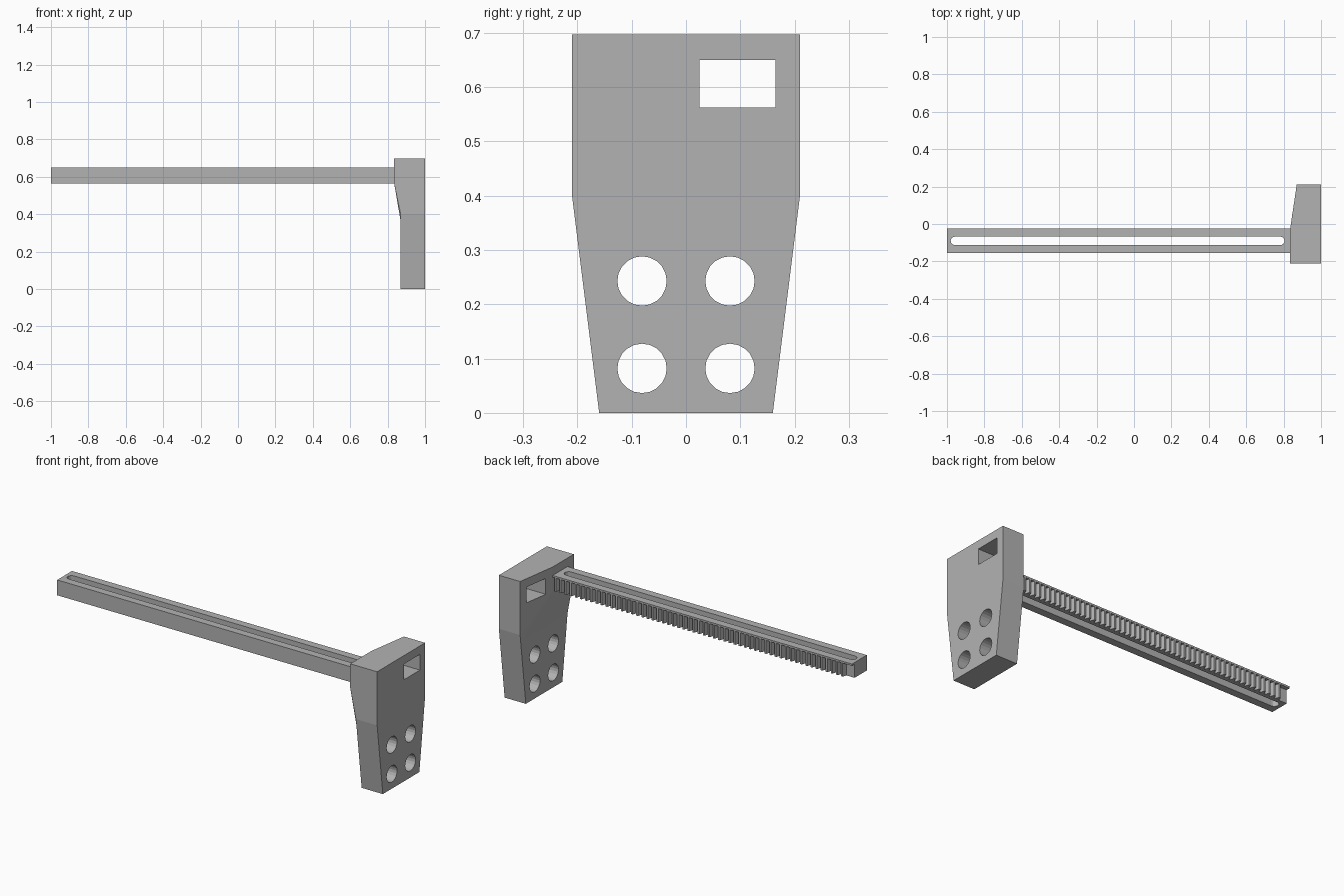
import bpy, bmesh, math
from mathutils import Vector

cube = bpy.data.objects.get("Cube")
if cube:
    bpy.data.objects.remove(cube, do_unlink=True)

grey = bpy.data.materials.new("plain_grey")
grey.use_nodes = True
grey.diffuse_color = (0.45, 0.45, 0.45, 1)
grey.node_tree.nodes["Principled BSDF"].inputs["Base Color"].default_value = grey.diffuse_color


def finish(name, bm):
    bmesh.ops.recalc_face_normals(bm, faces=bm.faces)
    mesh = bpy.data.meshes.new(name)
    bm.to_mesh(mesh)
    bm.free()
    mesh.materials.append(grey)
    obj = bpy.data.objects.new(name, mesh)
    bpy.context.collection.objects.link(obj)
    return obj


def add_prism(bm, outline, axis, lo, hi):
    """Extrude a 2D outline along x or z."""
    def place(p, h):
        return (h, p[0], p[1]) if axis == "x" else (p[0], p[1], h)
    face = bm.faces.new([bm.verts.new(place(p, lo)) for p in outline])
    new = bmesh.ops.extrude_face_region(bm, geom=[face])["geom"]
    verts = [v for v in new if isinstance(v, bmesh.types.BMVert)]
    shift = Vector(place((0, 0), hi - lo))
    bmesh.ops.translate(bm, verts=verts, vec=shift)


def prism(name, outline, axis, lo, hi):
    bm = bmesh.new()
    add_prism(bm, outline, axis, lo, hi)
    return finish(name, bm)


def rect(a0, a1, b0, b1):
    return [(a0, b0), (a1, b0), (a1, b1), (a0, b1)]


def arc(cx, cy, r, start, end, steps):
    angles = [start + (end - start) * i / steps for i in range(steps + 1)]
    return [(cx + r * math.cos(a), cy + r * math.sin(a)) for a in angles]


def boolean(obj, other, operation):
    mod = obj.modifiers.new(other.name, "BOOLEAN")
    mod.operation, mod.solver, mod.object = operation, "EXACT", other
    other.hide_render = True
    other.hide_set(True)


# Mounting plate: tapered slab
TOP, FACE = 0.697, 0.87
half = [(0.16, 0), (0.21, 0.4), (0.21, TOP)]
outline = half + [(-y, z) for y, z in reversed(half)]
plate = prism("mounting_plate", outline, "x", FACE, 1)

# Raised pad that slopes from the arm down to the slab
bm = bmesh.new()
pad_points = [(0.835, y, z) for y, z in rect(-0.21, -0.025, 0.565, TOP)]
for x in (FACE, 0.93):
    for y, z in ((0.204, 0.36), (0.21, 0.4), (0.21, TOP)):
        pad_points += [(x, y, z), (x, -y, z)]
for p in pad_points:
    bm.verts.new(p)
hull = bmesh.ops.convex_hull(bm, input=bm.verts)
bmesh.ops.delete(bm, geom=list(set(hull["geom_interior"] + hull["geom_unused"])), context="VERTS")
boolean(plate, finish("pad_helper", bm), "UNION")

# Rectangular window and four round holes through the plate
window = prism("window_cutter", rect(0.025, 0.165, 0.563, 0.65), "x", 0.7, 1.1)
boolean(plate, window, "DIFFERENCE")
bm = bmesh.new()
for y in (-0.081, 0.081):
    for z in (0.082, 0.243):
        add_prism(bm, arc(y, z, 0.0455, 0, math.tau, 20)[:-1], "x", 0.7, 1.1)
boolean(plate, finish("hole_cutter", bm), "DIFFERENCE")

# Long arm with a round-ended slot
Z0, Z1, LIP = 0.565, 0.65, 0.64
ROOT, TIP, END = -0.048, -0.025, 0.845
arm = prism("slotted_arm", rect(-1, END, -0.155, ROOT), "z", Z0, Z1)
r = 0.0225
slot = (arc(0.805 - r, -0.09, r, -math.pi / 2, math.pi / 2, 8)
        + arc(r - 0.98, -0.09, r, math.pi / 2, 3 * math.pi / 2, 8))
boolean(arm, prism("slot_cutter", slot, "z", 0.5, 0.7), "DIFFERENCE")

# Thin lip covering the tops of the teeth
prism("arm_lip", rect(-1, END, ROOT, TIP), "z", LIP, Z1)

# Row of gear rack teeth along the back of the arm
bm = bmesh.new()
PITCH = 0.0314
for i in range(57):
    x = 0.82 - i * PITCH
    tooth = [(x - 0.012, ROOT), (x + 0.012, ROOT), (x + 0.005, TIP), (x - 0.005, TIP)]
    add_prism(bm, tooth, "z", Z0, LIP)
finish("rack_teeth", bm)
